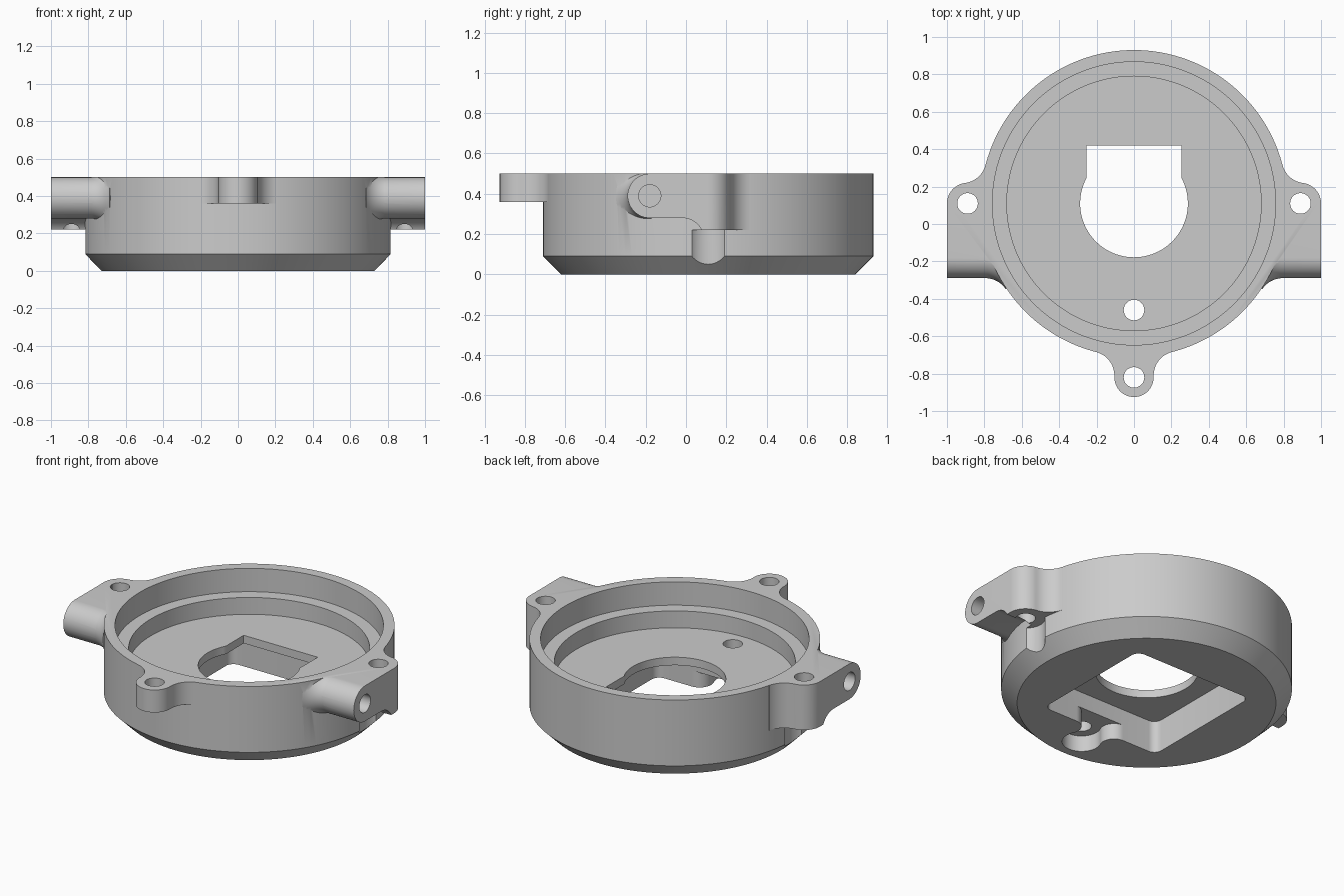
import bpy
import bmesh
from math import sin, cos, pi, radians
from mathutils import Matrix

if "Cube" in bpy.data.objects:
    bpy.data.objects.remove(bpy.data.objects["Cube"])

grey = bpy.data.materials.new("grey_plastic")
grey.use_nodes = True
grey.diffuse_color = (0.6, 0.6, 0.6, 1)
grey.node_tree.nodes["Principled BSDF"].inputs["Base Color"].default_value = (0.6, 0.6, 0.6, 1)


def arc(cx, cy, r, start, end, steps=14):
    angles = [radians(start + (end - start) * i / steps) for i in range(steps + 1)]
    return [(cx + r * cos(a), cy + r * sin(a)) for a in angles]


def finish(bm, name):
    bmesh.ops.remove_doubles(bm, verts=bm.verts, dist=1e-5)
    bmesh.ops.recalc_face_normals(bm, faces=bm.faces)
    mesh = bpy.data.meshes.new(name)
    bm.to_mesh(mesh)
    bm.free()
    mesh.materials.append(grey)
    obj = bpy.data.objects.new(name, mesh)
    bpy.context.collection.objects.link(obj)
    return obj


def loft(name, rings):
    """Closed solid through a list of equal-length point rings."""
    bm = bmesh.new()
    rows = [[bm.verts.new(p) for p in ring] for ring in rings]
    n = len(rows[0])
    for a, b in zip(rows, rows[1:]):
        for i in range(n):
            j = (i + 1) % n
            bm.faces.new((a[i], a[j], b[j], b[i]))
    bm.faces.new(rows[0])
    bm.faces.new(rows[-1])
    return finish(bm, name)


def place(u, v, w, axis):
    return (u, v, w) if axis == "z" else (w, u, v)


def prism(name, outline, low, high, axis="z"):
    return loft(name, [[place(u, v, w, axis) for u, v in outline] for w in (low, high)])


def lathe(name, profile, centre=(0, 0), axis="z", segments=48):
    rings = []
    for r, w in profile:
        ring = arc(*centre, r, 0, 360, segments)[:-1]
        rings.append([place(u, v, w, axis) for u, v in ring])
    return loft(name, rings)


def combine(target, tool, operation):
    mod = target.modifiers.new(operation, "BOOLEAN")
    mod.operation = operation
    mod.solver = "EXACT"
    mod.object = tool
    bpy.context.view_layer.objects.active = target
    bpy.ops.object.modifier_apply(modifier=mod.name)
    bpy.data.objects.remove(tool)


def neck(fx, fy, f, start, end, tip_y, tip_r, root_y):
    """Round lug outline pointing to -y, with concave fillets at its root."""
    half = arc(fx, fy, f, start, end) + arc(0, tip_y, tip_r, end - 180, -90)[1:]
    half = [(half[0][0], root_y)] + half
    return half + [(-x, y) for x, y in reversed(half[:-1])]


# Round cup with chamfered foot
R, FILLET, TOP = 0.82, 0.13, 0.5
housing = lathe("housing", [(0.73, 0), (R, 0.09), (R, 0.6)], segments=144)

# Front screw lug
combine(housing, prism("front_lug", neck(0.235, -0.9205, FILLET, 104.3, 182.3, -0.93, 0.105, -0.74),
                       0.36, 0.6), "UNION")

# Side ears with horizontal rounded arms and flared arm roots
plan = (arc(0.92, 0.238, FILLET, 194.5, 262.8) + arc(0.89, 0, 0.11, 82.8, 0)[1:]
        + [(1, -0.45), (0.69, -0.45), (0.69, 0.2)])
side = (arc(-0.29, 0.39, 0.11, 90, 270, 24) + arc(-0.13, 0.17, 0.11, 90, 27)
        + [(0.4, 0.22), (0.4, 0.6), (-0.29, 0.6)])
flare = [(0.05, 0.85)]
for i in range(13):
    t = radians(57 * i / 12)
    flare.append((0.2395 - FILLET * cos(t), 0.795 - FILLET * sin(t)))
flare.append((0.1, 0.64))

for s in (1, -1):
    ear = prism("ear", [(s * x, y) for x, y in plan], 0.1, 0.7)
    combine(ear, prism("ear_side", side, s * 0.5, s * 1.2, "x"), "INTERSECT")
    combine(housing, ear, "UNION")
    root = lathe("arm_root", [(r, s * x) for r, x in flare], (-0.29, 0.39), "x")
    combine(housing, root, "UNION")

# Level top rim
combine(housing, prism("top_trim", [(-2, -2), (2, -2), (2, 2), (-2, 2)], TOP, 1), "DIFFERENCE")

# Stepped cavity
combine(housing, lathe("cavity", [(0.68, 0.25), (0.68, 0.355), (0.757, 0.355), (0.757, 0.8)],
                       segments=144), "DIFFERENCE")

# Square pocket in the underside, with a shallower recess for the floor screw
h, c = 0.41, 0.05
pocket = []
for k, (sx, sy) in enumerate(((1, 1), (-1, 1), (-1, -1), (1, -1))):
    pocket += arc(sx * (h - c), sy * (h - c), c, 90 * k, 90 * k + 90, 6)
combine(housing, prism("pocket", pocket, -0.1, 0.2), "DIFFERENCE")
combine(housing, prism("screw_recess", neck(0.172, -0.49, 0.08, 90, 205, -0.57, 0.11, -0.3),
                       -0.1, 0.1), "DIFFERENCE")

# Keyhole-shaped opening through the floor
opening = arc(0, 0, 0.288, 152, 388, 60) + [(0.255, 0.31), (-0.255, 0.31)]
combine(housing, prism("opening", opening, 0.1, 0.4), "DIFFERENCE")


def drill(x, y, r, low, high, axis="z"):
    combine(housing, lathe("drill", [(r, low), (r, high)], (x, y), axis), "DIFFERENCE")


# Screw holes, head clearance under the ears, blind holes in the arm ends
drill(0, -0.57, 0.055, 0.05, 0.4)
drill(0, -0.93, 0.055, 0.2, 0.7)
for s in (1, -1):
    drill(s * 0.89, 0, 0.055, 0.15, 0.7)
    drill(s * 0.89, 0, 0.11, -0.1, 0.22)
    drill(-0.29, 0.39, 0.055, s * 0.8, s * 1.1, "x")

# Centre on the origin and smooth the curved walls
housing.data.transform(Matrix.Translation((0, 0.11, 0)))
bpy.ops.object.select_all(action="DESELECT")
housing.select_set(True)
bpy.context.view_layer.objects.active = housing
bpy.ops.object.shade_smooth_by_angle(angle=pi / 6)
